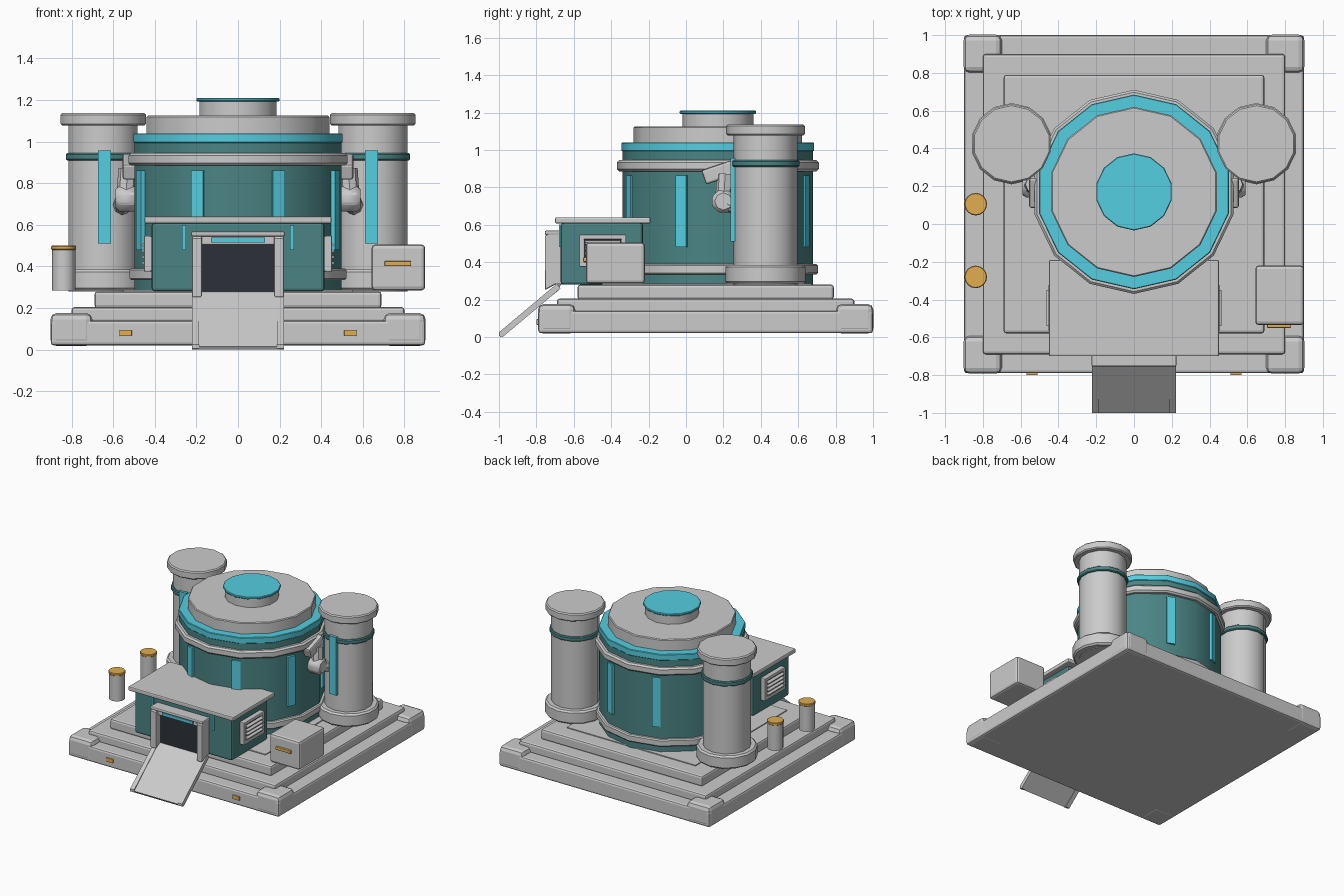
import bpy, math
from mathutils import Vector

if "Cube" in bpy.data.objects:
    bpy.data.objects.remove(bpy.data.objects["Cube"])


def mat(name, c):
    m = bpy.data.materials.new(name)
    m.diffuse_color = (*c, 1)
    m.use_nodes = True
    m.node_tree.nodes["Principled BSDF"].inputs["Base Color"].default_value = m.diffuse_color
    return m


TEAL = mat("teal", (0.07, 0.23, 0.23))
CYAN = mat("cyan", (0.09, 0.62, 0.75))
AMBER = mat("amber", (0.75, 0.42, 0.08))
DARK = mat("dark", (0.025, 0.03, 0.04))


def finish(o, name, m, bevel, seg=2):
    o.name = name
    if m:
        o.data.materials.append(m)
    if bevel:
        b = o.modifiers.new("bevel", "BEVEL")
        b.width, b.segments = bevel, seg
        b.limit_method, b.angle_limit = "ANGLE", math.radians(40)
    return o


def box(name, x, y, z, m=None, bevel=0.0, rot=(0, 0, 0)):
    """Box from (min, max) ranges, turned about its centre."""
    c = [(a[0] + a[1]) / 2 for a in (x, y, z)]
    bpy.ops.mesh.primitive_cube_add(size=1, location=c)
    o = bpy.context.object
    o.scale = [a[1] - a[0] for a in (x, y, z)]
    bpy.ops.object.transform_apply(location=False, rotation=False, scale=True)
    o.rotation_euler = rot
    return finish(o, name, m, bevel)


def cyl(name, x, y, r, z0, z1, m=None, n=14, bevel=0.0):
    bpy.ops.mesh.primitive_cylinder_add(vertices=n, radius=r, depth=z1 - z0,
                                        location=(x, y, (z0 + z1) / 2))
    o = bpy.context.object
    bpy.ops.object.shade_smooth_by_angle(angle=math.radians(32))
    return finish(o, name, m, bevel, 1)


def rod(name, a, b, r, n=8, bevel=0.0):
    a, b = Vector(a), Vector(b)
    o = cyl(name, 0, 0, r, 0, (b - a).length, None, n, bevel)
    o.location = (a + b) / 2
    o.rotation_euler = (b - a).to_track_quat("Z", "Y").to_euler()
    return o


def prism(name, profile, x0, x1, m=None, bevel=0.0):
    """Extrude a (y, z) profile along x."""
    n = len(profile)
    vs = [(x, y, z) for x in (x0, x1) for y, z in profile]
    fs = [list(range(n))[::-1], list(range(n, 2 * n))]
    fs += [(i, (i + 1) % n, n + (i + 1) % n, n + i) for i in range(n)]
    me = bpy.data.meshes.new(name)
    me.from_pydata(vs, [], fs)
    o = bpy.data.objects.new(name, me)
    bpy.context.collection.objects.link(o)
    return finish(o, name, m, bevel)


# stepped foundation
box("foundation_slab", (-.9, .9), (-.79, 1), (.02, .14), bevel=.015)
box("foundation_step", (-.8, .8), (-.69, .9), (.13, .205), bevel=.015)
box("foundation_top", (-.69, .69), (-.58, .79), (.2, .28), bevel=.015)
box("floor_plate", (-.55, .55), (-.45, .67), (.27, .287))
for sx in (-1, 1):
    for y0 in (-.792, .802):
        x = sorted((sx * .7, sx * .902))
        box("foundation_corner", x, (y0, y0 + .2), (.018, .176), bevel=.03)
    box("front_marker", (sx * .54 - .03, sx * .54 + .03), (-.8, -.78), (.065, .095), AMBER, .004)

# central drum, stacked from the floor up
CY = .17
for name, r, z0, z1, m, bev in (
        ("drum_wall", .51, .28, 1.0, TEAL, 0),
        ("drum_base_ring", .535, .335, .39, None, .008),
        ("drum_upper_ring", .54, .885, .945, None, .012),
        ("drum_light_ring", .515, .993, 1.04, CYAN, .004),
        ("drum_roof", .45, 1.03, 1.125, None, .006),
        ("roof_stack", .19, 1.12, 1.197, None, 0),
        ("stack_light", .204, 1.193, 1.21, CYAN, .004)):
    cyl(name, 0, CY, r, z0, z1, m, bevel=bev)

# eight light strips around the drum
for k in range(8):
    a = math.radians(22.5 + 45 * k)
    px, py = .502 * math.sin(a), CY - .502 * math.cos(a)
    box("drum_light_strip", (px - .031, px + .031), (py - .015, py + .015),
        (.48, .862), CYAN, rot=(0, 0, a))

for s in (-1, 1):
    # side towers
    tx, ty = s * .648, .425
    cyl("tower_shaft", tx, ty, .17, .28, 1.1)
    cyl("tower_base", tx, ty, .215, .285, .385, bevel=.012)
    cyl("tower_band", tx, ty, .183, .91, .945, TEAL, bevel=.006)
    cyl("tower_cap", tx, ty, .21, 1.077, 1.137, bevel=.008)
    box("tower_light", (s * .642 - .031, s * .642 + .031), (.238, .27), (.51, .958), CYAN)

    # jointed pipe between drum and tower
    box("pipe_bracket", sorted((s * .47, s * .555)), (.09, .26), (.84, .92), bevel=.012,
        rot=(.33, 0, 0))
    rod("pipe_upper", (s * .53, .21, .87), (s * .54, .2, .72), .045)
    rod("pipe_joint", (s * .48, .2, .725), (s * .59, .2, .725), .068, bevel=.02)
    rod("pipe_lower", (s * .54, .2, .72), (s * .57, .33, .68), .045)

    # side vents of the entrance hall
    box("vent_frame", sorted((s * .41, s * .44)), (-.57, -.32), (.375, .547), bevel=.008)
    for z in (.375, .522):
        box("vent_rim", sorted((s * .42, s * .452)), (-.57, -.32), (z, z + .025), bevel=.005)
    for y in (-.57, -.345):
        box("vent_rim", sorted((s * .42, s * .452)), (y, y + .025), (.375, .547), bevel=.005)
    box("vent_opening", sorted((s * .42, s * .443)), (-.55, -.34), (.395, .53), DARK)
    for i in range(4):
        z = .412 + .029 * i
        box("vent_slat", sorted((s * .44, s * .462)), (-.54, -.35), (z, z + .012),
            rot=(0, s * .4, 0))

    # doorway sides and ramp rails
    box("hall_light", (s * .26 - .009, s * .26 + .009), (-.678, -.66), (.48, .6), CYAN)
    prism("door_post", [(-.755, .25), (-.755, .535), (-.735, .56), (-.66, .56), (-.66, .28),
                        (-.70, .28)], *sorted((s * .172, s * .222)), bevel=.008)
    prism("ramp_rail", [(-.69, .285), (-1.0, .025), (-1.0, .005), (-.98, 0), (-.67, .26)],
          *sorted((s * .188, s * .222)))

# entrance hall
box("hall_body", (-.415, .415), (-.67, -.23), (.28, .61), TEAL, .015)
box("hall_roof", (-.45, .45), (-.7, -.19), (.607, .64), bevel=.008)
box("door_header", (-.18, .18), (-.73, -.66), (.505, .56), bevel=.005)
box("door_lintel", (-.225, .225), (-.755, -.66), (.545, .568), bevel=.008)
box("door_light", (-.13, .13), (-.742, -.72), (.515, .538), CYAN)
box("door_opening", (-.18, .18), (-.7, -.66), (.28, .51), DARK)
prism("entry_ramp", [(-.67, .28), (-.70, .275), (-1.0, .015), (-.99, 0), (-.68, .25)],
      -.2, .2)

# crate and posts beside the building
box("supply_crate", (.642, .9), (-.535, -.22), (.285, .505), bevel=.018)
box("crate_light", (.705, .832), (-.55, -.53), (.402, .426), AMBER, .004)
for y in (.105, -.28):
    cyl("marker_post", -.838, y, .056, .285, .485, n=16)
    cyl("marker_lamp", -.838, y, .06, .48, .5, AMBER, n=16, bevel=.004)
